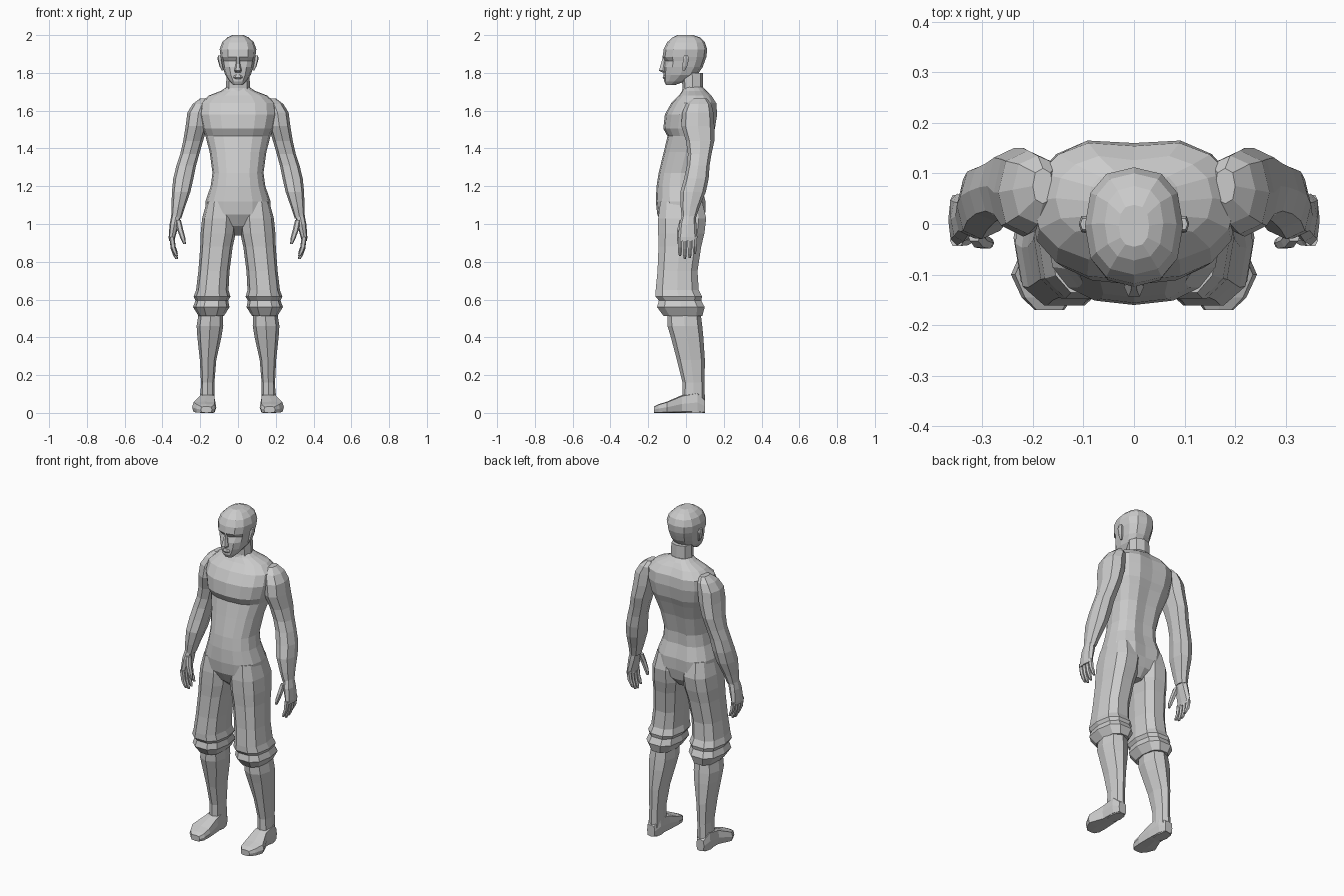
import bpy, bmesh
from math import cos, sin, pi


def loft(name, rings, sides=8, power=2.4, axis='Z', mirror=False, tweak=None):
    """Skin rings given as (position, a0, a1, b0, b1) along an axis."""
    bm = bmesh.new()
    loops = []
    for t, a0, a1, b0, b1 in rings:
        loop = []
        for i in range(sides):
            ang = 2 * pi * i / sides
            c, s = cos(ang), sin(ang)
            u = abs(c) ** (2 / power) * (1 if c > 0 else -1)
            v = abs(s) ** (2 / power) * (1 if s > 0 else -1)
            a = (a0 + a1) / 2 + u * (a1 - a0) / 2
            b = (b0 + b1) / 2 + v * (b1 - b0) / 2
            co = (a, b, t) if axis == 'Z' else (a, t, b)
            if tweak:
                co = tweak(*co)
            loop.append(bm.verts.new(co))
        loops.append(loop)
    for lo, hi in zip(loops, loops[1:]):
        for i in range(sides):
            j = (i + 1) % sides
            bm.faces.new((lo[i], lo[j], hi[j], hi[i]))
    bm.faces.new(loops[0][::-1])
    bm.faces.new(loops[-1])
    bmesh.ops.recalc_face_normals(bm, faces=bm.faces)
    me = bpy.data.meshes.new(name)
    bm.to_mesh(me)
    bm.free()
    ob = bpy.data.objects.new(name, me)
    bpy.context.collection.objects.link(ob)
    if mirror:
        ob.modifiers.new("Mirror", 'MIRROR')
    return ob


def centred(rows):
    """Turn (z, half_width, front, back) rows into symmetric rings."""
    return [(z, -w, w, f, b) for z, w, f, b in rows]


# Torso: hips, waist, chest ledge, sloping shoulders, groove along the spine
def spine(x, y, z):
    if abs(x) < 0.01 and y > 0 and 1.0 < z < 1.7:
        y -= 0.014
    return x, y, z


loft("torso", centred([
    (0.94, .03, -.06, .05), (0.99, .09, -.12, .09), (1.05, .17, -.152, .11),
    (1.12, .172, -.16, .112), (1.20, .145, -.156, .09), (1.27, .135, -.145, .09),
    (1.38, .15, -.118, .115), (1.465, .172, -.098, .145), (1.505, .188, -.12, .162),
    (1.58, .205, -.112, .174), (1.64, .20, -.078, .168), (1.68, .155, -.038, .14),
    (1.705, .09, -.02, .11), (1.725, .06, -.01, .09)]),
    sides=16, tweak=spine)

# Neck
loft("neck", centred([
    (1.67, .08, -.03, .11), (1.72, .064, -.018, .09), (1.80, .06, -.025, .09)]))


# Head: jaw up to crown, with sunken eye sockets
def sockets(x, y, z):
    if 1.85 < z < 1.87 and y < -.06 and .02 < abs(x) < .07:
        y += .014
    return x, y, z


loft("head", centred([
    (1.735, .025, -.105, -.06), (1.755, .045, -.116, -.005), (1.79, .068, -.118, .06),
    (1.83, .08, -.118, .088), (1.862, .086, -.114, .1), (1.885, .092, -.124, .108),
    (1.925, .097, -.118, .112), (1.962, .084, -.1, .1), (1.987, .058, -.072, .075),
    (2.0, .03, -.045, .038)]), sides=12, tweak=sockets)

# Face details
loft("nose", centred([
    (1.802, .014, -.126, -.10), (1.812, .02, -.146, -.10),
    (1.85, .011, -.134, -.10), (1.885, .008, -.124, -.10)]), sides=6)
loft("lips", centred([
    (1.768, .016, -.119, -.10), (1.775, .024, -.125, -.10),
    (1.784, .022, -.123, -.10), (1.791, .012, -.121, -.10)]), sides=6)
loft("ear", [
    (1.812, .076, .086, -.018, -.005), (1.835, .08, .098, -.02, .008),
    (1.875, .086, .109, -.018, .018), (1.892, .088, .106, -.012, .012)],
    sides=6, mirror=True)

# Arm: deltoid, upper arm, elbow, forearm, wrist
loft("arm", [
    (1.665, .16, .20, .04, .11), (1.635, .14, .24, .0, .135),
    (1.59, .15, .268, -.02, .145), (1.52, .16, .277, -.025, .15),
    (1.44, .185, .29, .0, .15), (1.37, .205, .306, .01, .135),
    (1.31, .222, .326, .005, .125), (1.24, .236, .343, -.01, .12),
    (1.17, .252, .35, -.03, .105), (1.09, .28, .352, -.028, .072),
    (1.03, .3, .354, -.022, .052)], mirror=True)

# Hand: palm, thumb and four curled fingers
loft("palm", [
    (1.05, .302, .352, -.02, .05), (1.0, .312, .362, -.035, .055),
    (.93, .332, .367, -.042, .06), (.91, .336, .366, -.04, .058)], mirror=True)
loft("thumb", [
    (1.02, .302, .33, -.036, .0), (.97, .29, .322, -.048, -.018),
    (.925, .278, .305, -.05, -.025), (.895, .276, .29, -.045, -.03)],
    sides=6, mirror=True)
for i, tip in enumerate((.83, .815, .82, .84)):
    y = -.032 + i * .026
    mid = (tip + .92) / 2
    loft("finger", [
        (.93, .336, .364, y - .013, y + .013), (mid, .33, .356, y - .012, y + .012),
        (tip + .02, .322, .344, y - .011, y + .011),
        (tip, .318, .332, y - .006, y + .006)], sides=6, mirror=True)

# Trouser leg with a gathered cuff
loft("trouser_leg", [
    (1.12, .03, .165, -.14, .09), (1.03, .006, .19, -.152, .112),
    (.95, .012, .198, -.152, .102), (.88, .028, .2, -.15, .085),
    (.75, .045, .21, -.155, .065), (.65, .05, .222, -.165, .072),
    (.615, .04, .235, -.166, .09), (.595, .052, .225, -.148, .085),
    (.56, .045, .238, -.158, .104), (.512, .075, .208, -.122, .09)],
    sides=10, power=2.6, mirror=True)

# Lower leg
loft("lower_leg", [
    (.55, .08, .205, -.10, .075), (.46, .078, .219, -.098, .086),
    (.40, .088, .215, -.08, .092), (.28, .115, .202, -.048, .1),
    (.16, .125, .196, -.018, .098), (.06, .125, .2, -.02, .1),
    (.0, .13, .2, -.01, .1)], mirror=True)

# Foot: heel to toes, widening and flaring outward
loft("foot", [
    (.1, .14, .19, .0, .07), (.06, .125, .205, .0, .11),
    (-.02, .12, .208, .0, .095), (-.1, .115, .243, .0, .06),
    (-.145, .12, .222, .0, .046), (-.17, .138, .196, .0, .034)],
    power=5, axis='Y', mirror=True)
